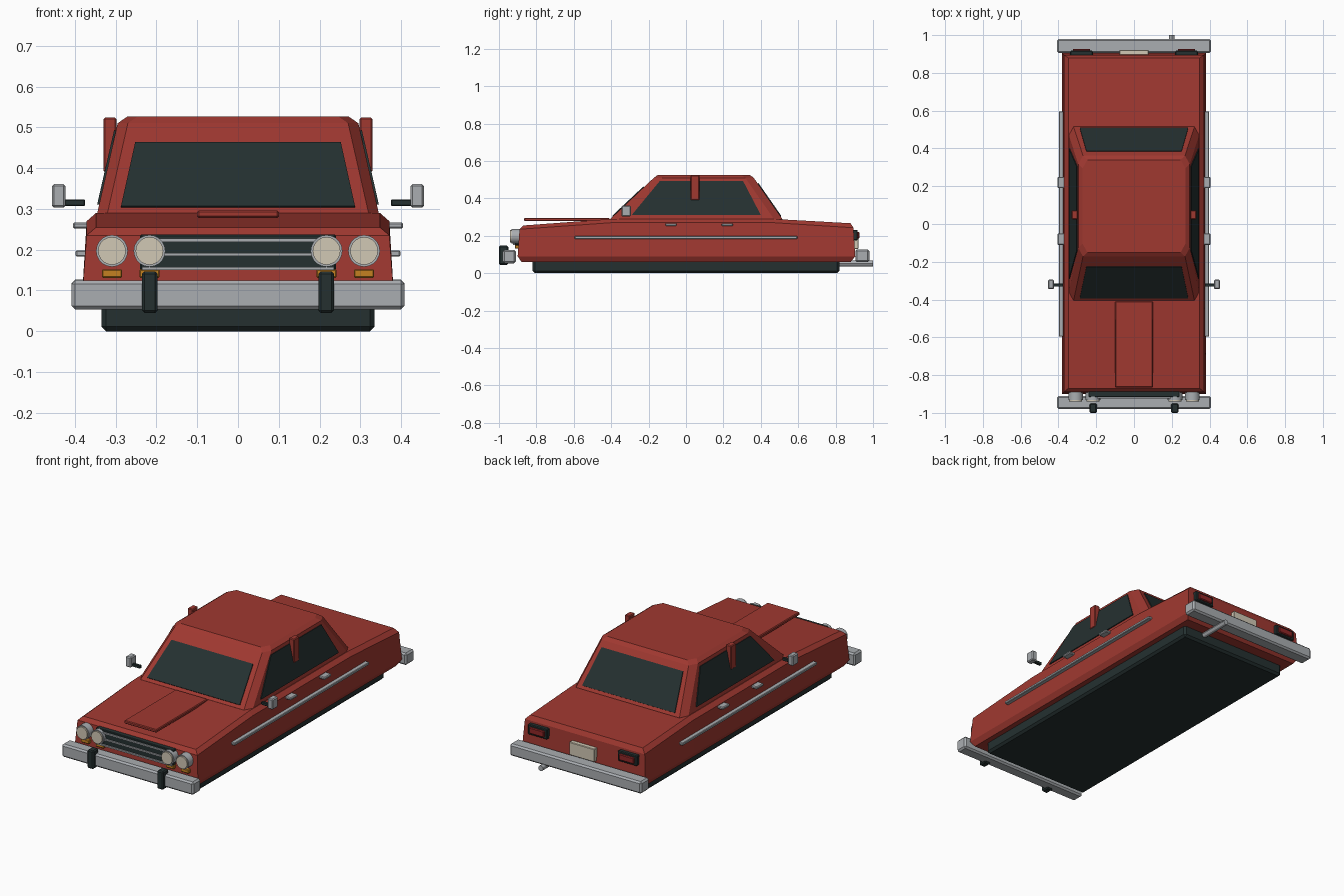
import bpy, bmesh
from math import pi
from mathutils import Vector

cube = bpy.data.objects.get("Cube")
if cube:
    bpy.data.objects.remove(cube, do_unlink=True)


def material(name, r, g, b):
    m = bpy.data.materials.new(name)
    m.use_nodes = True
    m.diffuse_color = (r, g, b, 1)
    m.node_tree.nodes["Principled BSDF"].inputs["Base Color"].default_value = (r, g, b, 1)
    return m


RED = material("body red", 0.35, 0.04, 0.03)
DARK = material("dark glass and rubber", 0.018, 0.03, 0.03)
CHROME = material("chrome grey", 0.40, 0.42, 0.44)
CREAM = material("lamp cream", 0.64, 0.58, 0.46)
AMBER = material("indicator amber", 0.55, 0.22, 0.015)
TAIL = material("tail light red", 0.28, 0.02, 0.02)


def finish(name, bm, mat, bevel=0):
    bmesh.ops.recalc_face_normals(bm, faces=bm.faces)
    mesh = bpy.data.meshes.new(name)
    bm.to_mesh(mesh)
    bm.free()
    mesh.materials.append(mat)
    ob = bpy.data.objects.new(name, mesh)
    bpy.context.collection.objects.link(ob)
    if bevel:
        mod = ob.modifiers.new("Bevel", "BEVEL")
        mod.width = bevel
        mod.segments = 1
    return ob


def box(name, mat, xs, ys, zs, bevel=0):
    """Box given by its extents along each axis."""
    bm = bmesh.new()
    bmesh.ops.create_cube(bm, size=1)
    for v in bm.verts:
        v.co = [(a + b) / 2 + c * (b - a) for c, (a, b) in zip(v.co, (xs, ys, zs))]
    return finish(name, bm, mat, bevel)


def pair(name, mat, xs, ys, zs, bevel=0):
    """The same box on the left (+x) and right (-x)."""
    box("left_" + name, mat, xs, ys, zs, bevel)
    box("right_" + name, mat, (-xs[1], -xs[0]), ys, zs, bevel)


def cylinder(name, mat, x, z, radius, y0, y1, sides=20):
    bm = bmesh.new()
    bmesh.ops.create_cone(bm, cap_ends=True, segments=sides, radius1=radius,
                          radius2=radius, depth=abs(y1 - y0))
    for v in bm.verts:
        cx, cy, cz = v.co
        v.co = (x + cx, (y0 + y1) / 2 + cz, z + cy)
    ob = finish(name, bm, mat)
    bpy.ops.object.select_all(action="DESELECT")
    ob.select_set(True)
    bpy.context.view_layer.objects.active = ob
    bpy.ops.object.shade_smooth_by_angle()
    return ob


def loft(name, mat, rings):
    """Skin stacked rings; each runs up the +x side and back down the -x side."""
    bm = bmesh.new()
    rows = [[bm.verts.new(p) for p in ring] for ring in rings]
    n = len(rows[0])
    for low, high in zip(rows, rows[1:]):
        for i in range(n):
            j = (i + 1) % n
            bm.faces.new((low[i], low[j], high[j], high[i]))
    for row in (rows[0], rows[-1]):
        for i in range(n // 2 - 1):
            bm.faces.new((row[i], row[i + 1], row[n - 2 - i], row[n - 1 - i]))
    return finish(name, bm, mat)


def mirrored(side):
    return side + [(-x, y, z) for x, y, z in reversed(side)]


# Lower body: sill, flanks, beltline and deck with sloping hood and trunk
def body_ring(hx, front, rear, z_front, z_mid, z_rear):
    return mirrored([(hx, front, z_front), (hx, -0.40, z_mid),
                     (hx, 0.47, z_mid), (hx, rear, z_rear)])


loft("body", RED, [
    body_ring(0.365, -0.88, 0.88, 0.06, 0.06, 0.06),
    body_ring(0.382, -0.90, 0.905, 0.09, 0.09, 0.09),
    body_ring(0.371, -0.89, 0.895, 0.235, 0.27, 0.243),
    body_ring(0.348, -0.87, 0.88, 0.255, 0.29, 0.267)])
box("chassis", DARK, (-0.335, 0.335), (-0.82, 0.82), (0, 0.10), 0.012)
box("hood_scoop", RED, (-0.10, 0.10), (-0.865, -0.41), (0.278, 0.296), 0.004)


# Cabin with chamfered corners and a bevelled roof edge
def cabin_ring(hx, front, rear, z):
    return mirrored([(hx - 0.025, front, z), (hx, front + 0.045, z),
                     (hx, rear - 0.045, z), (hx - 0.025, rear, z)])


loft("cabin", RED, [
    cabin_ring(0.345, -0.405, 0.515, 0.27),
    cabin_ring(0.345, -0.405, 0.515, 0.29),
    cabin_ring(0.295, -0.172, 0.362, 0.51),
    cabin_ring(0.272, -0.15, 0.34, 0.526)])


# Windows: thin plates lying on the sloping cabin faces
def plate(name, points):
    bm = bmesh.new()
    bm.faces.new([bm.verts.new(Vector(p)) for p in points])
    ob = finish(name, bm, DARK)
    mod = ob.modifiers.new("Solidify", "SOLIDIFY")
    mod.thickness = 0.0098
    mod.offset = 0


def end_window(name, base_y, top_y, z_top):
    def at(z):
        return base_y + (top_y - base_y) * (z - 0.29) / 0.22
    low, high = at(0.303), at(z_top)
    plate(name, [(-0.287, low, 0.303), (0.287, low, 0.303),
                 (0.252, high, z_top), (-0.252, high, z_top)])


end_window("windshield", -0.405, -0.172, 0.46)
end_window("rear_window", 0.515, 0.362, 0.48)
for label, s in (("left", 1), ("right", -1)):
    plate(label + "_side_window", [
        (s * 0.3405, -0.29, 0.31), (s * 0.3405, 0.40, 0.31),
        (s * 0.299, 0.305, 0.492), (s * 0.299, -0.14, 0.492)])
pair("door_pillar", RED, (0.298, 0.33), (0.025, 0.072), (0.39, 0.524), 0.004)

# Side trim, handles and mirrors
pair("side_trim", CHROME, (0.37, 0.398), (-0.595, 0.595), (0.183, 0.198), 0.003)
for spot, y in (("front", -0.08), ("rear", 0.22)):
    pair(spot + "_door_handle", CHROME, (0.365, 0.405), (y - 0.03, y + 0.03),
         (0.252, 0.267), 0.004)
pair("mirror", CHROME, (0.423, 0.456), (-0.345, -0.295), (0.303, 0.361), 0.005)
pair("mirror_arm", DARK, (0.375, 0.43), (-0.332, -0.315), (0.307, 0.323), 0.002)

# Bumpers and exhaust
box("front_bumper", CHROME, (-0.408, 0.408), (-0.98, -0.91), (0.053, 0.125), 0.009)
box("rear_bumper", CHROME, (-0.408, 0.408), (0.905, 0.98), (0.06, 0.127), 0.009)
pair("bumper_guard", DARK, (0.197, 0.235), (-1.0, -0.95), (0.045, 0.147), 0.006)
cylinder("exhaust", CHROME, 0.20, 0.052, 0.015, 0.80, 1.0, 12)

# Grille and lamps
box("grille", DARK, (-0.24, 0.24), (-0.915, -0.87), (0.15, 0.237), 0.003)
for i, z in enumerate((0.154, 0.188, 0.223)):
    box(f"grille_bar_{i + 1}", CHROME, (-0.235, 0.235), (-0.924, -0.90),
        (z - 0.004, z + 0.004))
for label, s in (("left", 1), ("right", -1)):
    for spot, x in (("inner", 0.217), ("outer", 0.309)):
        name = f"{label}_{spot}_headlight"
        cylinder(name + "_bezel", CHROME, s * x, 0.197, 0.039, -0.88, -0.933)
        cylinder(name + "_lens", CREAM, s * x, 0.197, 0.034, -0.90, -0.941)
for spot, x in (("inner", 0.217), ("outer", 0.309)):
    pair(spot + "_indicator", AMBER, (x - 0.025, x + 0.025), (-0.915, -0.87),
         (0.131, 0.152), 0.003)

# Tail lights and plain rear plate
pair("tail_light_frame", DARK, (0.218, 0.338), (0.87, 0.918), (0.175, 0.232), 0.004)
pair("tail_light_lens", TAIL, (0.232, 0.324), (0.89, 0.927), (0.186, 0.221), 0.004)
box("rear_plate", CREAM, (-0.078, 0.078), (0.87, 0.922), (0.13, 0.203), 0.003)
